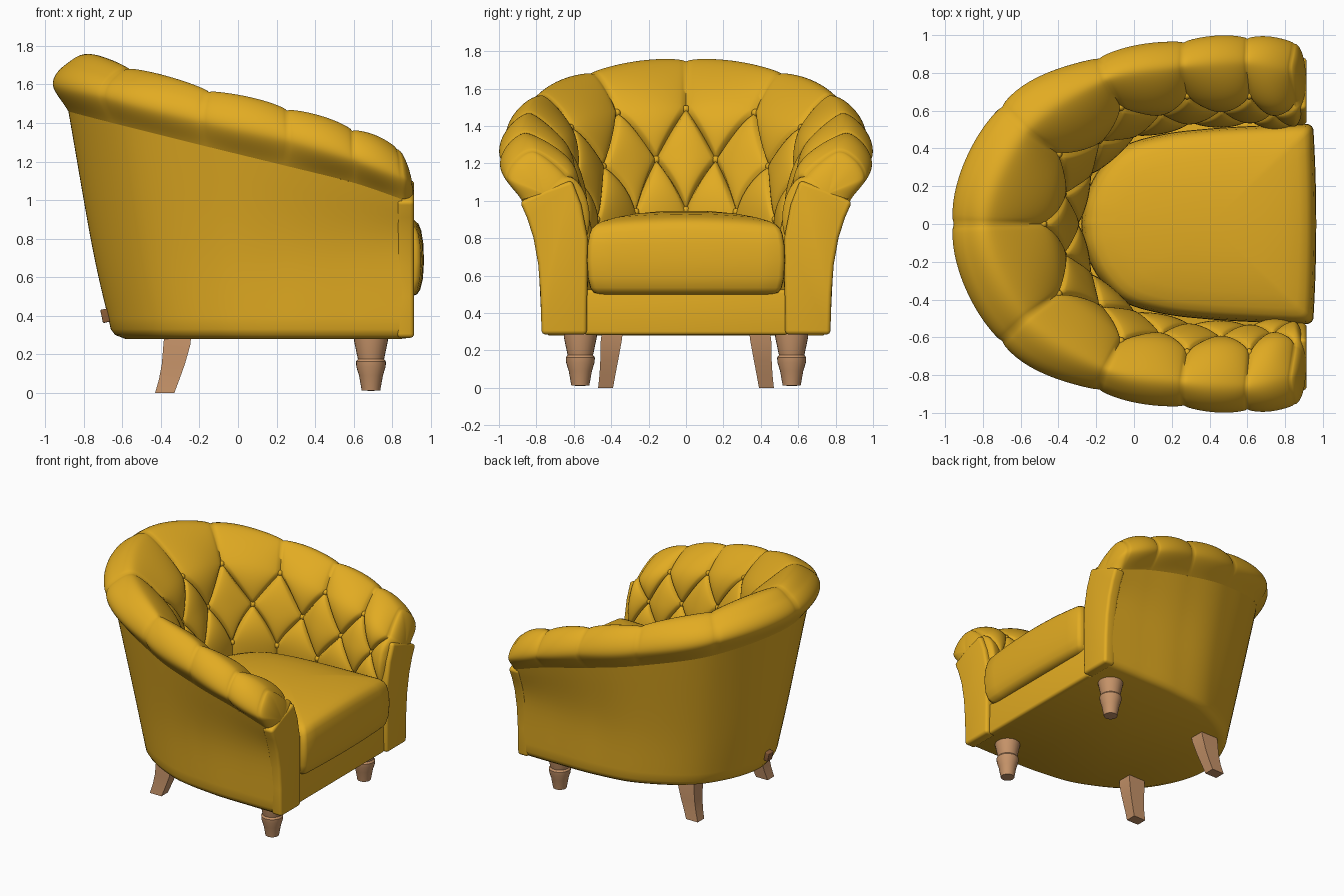
import bpy, bmesh, math
from mathutils import Vector as V

if "Cube" in bpy.data.objects:
    bpy.data.objects.remove(bpy.data.objects["Cube"])


def material(name, rgb):
    m = bpy.data.materials.new(name)
    m.diffuse_color = (*rgb, 1)
    m.use_nodes = True
    m.node_tree.nodes["Principled BSDF"].inputs["Base Color"].default_value = m.diffuse_color
    return m


FABRIC = material("mustard fabric", (0.76, 0.41, 0.016))
WOOD = material("light wood", (0.56, 0.29, 0.14))
LABEL = material("brown label", (0.26, 0.11, 0.04))


def make(name, verts, faces, mat, angle=50, bevel=0):
    me = bpy.data.meshes.new(name)
    me.from_pydata([tuple(v) for v in verts], [], faces)
    bm = bmesh.new()
    bm.from_mesh(me)
    bmesh.ops.remove_doubles(bm, verts=bm.verts, dist=1e-5)
    bmesh.ops.recalc_face_normals(bm, faces=bm.faces)
    if bevel:
        edges = [e for e in bm.edges if e.calc_face_angle(0) > 0.6]
        bmesh.ops.bevel(bm, geom=edges, offset=bevel, segments=4, profile=0.5, affect='EDGES')
    bm.to_mesh(me)
    bm.free()
    me.shade_smooth()
    me.set_sharp_from_angle(angle=math.radians(angle))
    me.materials.append(mat)
    ob = bpy.data.objects.new(name, me)
    bpy.context.collection.objects.link(ob)
    return ob


def grid(name, rows, mat, closed=False, extra=(), angle=50, split=None):
    n = len(rows[0])
    verts = [p for r in rows for p in r]
    faces = []
    for i in range(len(rows)-1):
        for j in range(n if closed else n-1):
            a, b, c, d = i*n + j, i*n + (j+1) % n, (i+1)*n + (j+1) % n, (i+1)*n + j
            way = split(i, j) if split else 0
            faces += [[(a, b, c, d)], [(a, b, d), (b, c, d)], [(a, b, c), (a, c, d)]][way]
    return make(name, verts, faces + list(extra), mat, angle)


def box(name, lo, hi, mat, bevel):
    v = [(x, y, z) for x in (lo[0], hi[0]) for y in (lo[1], hi[1]) for z in (lo[2], hi[2])]
    f = [(0, 1, 3, 2), (4, 6, 7, 5), (0, 4, 5, 1), (2, 3, 7, 6), (0, 2, 6, 4), (1, 5, 7, 3)]
    return make(name, v, f, mat, 50, bevel)


def spline(pts, t):
    # smooth curve through evenly numbered points (numbers or vectors)
    t = max(0, min(t, len(pts)-1))
    i = min(int(t), len(pts)-2)
    f = t - i
    b, c = pts[i], pts[i+1]
    a = pts[i-1] if i > 0 else b*2 - c
    d = pts[i+2] if i+2 < len(pts) else c*2 - b
    return b + (c-a)*(f/2) + (a*2 - b*5 + c*4 - d)*(f*f/2) + (b*3 - a - c*3 + d)*(f**3/2)


def horseshoe(half):
    # points from back centre to arm front, mirrored
    h = [V(p) for p in half]
    return [V((p.x, -p.y, p.z)) for p in reversed(h[1:])] + h


# guide curves round the chair: back centre ... arm front
SEAM = horseshoe([(-.88, 0, 1.46), (-.65, .57, 1.40), (-.17, .81, 1.28), (.24, .88, 1.18), (.6, .89, 1.09), (.85, .88, 1.005)])
OUTER = horseshoe([(-.97, 0, 1.60), (-.71, .63, 1.54), (-.19, .89, 1.41), (.26, .975, 1.31), (.6, .995, 1.21), (.85, .97, 1.12)])
TOP = horseshoe([(-.75, 0, 1.755), (-.55, .48, 1.69), (-.14, .75, 1.575), (.26, .82, 1.48), (.6, .84, 1.375), (.83, .80, 1.28)])
ROW1 = horseshoe([(-.48, 0, 1.49), (-.40, .37, 1.47), (-.07, .62, 1.39), (.28, .68, 1.31), (.61, .68, 1.23), (.85, .64, 1.13)])
ROW2 = horseshoe([(-.39, 0, 1.22), (-.32, .31, 1.21), (-.02, .55, 1.15), (.3, .61, 1.08), (.61, .61, 1.02), (.85, .59, .98)])
ROW3 = horseshoe([(-.31, 0, .95), (-.24, .27, .94), (0, .48, .90), (.3, .55, .85), (.61, .56, .81), (.85, .54, .80)])
FOOT = [V((p.x, p.y, .5)) for p in ROW3]
CROWN = [(o+t)/2 + V((o.x-t.x, o.y-t.y, t.z-o.z))*.2 for o, t in zip(OUTER, TOP)]
GUIDES = [SEAM, OUTER, CROWN, TOP, ROW1, ROW2, ROW3, FOOT]
PUFF = [0, .02, .025, .025, .055, .065, .05, .02]
INSET = [0, .016, .02, .02, 0, 0, 0, 0]
END = len(GUIDES)-1


def base(k, v):
    return spline([spline(g, k+5) for g in GUIDES], v)


def tufted(k, v):
    e = .02
    n = ((base(k, min(v+e, END)) - base(k, max(v-e, 0))).cross(
        base(min(k+e, 5), v) - base(max(k-e, -5), v))).normalized()
    w = (v-4)/2 if 4 < v < 6 else 0     # diamonds between button rows, straight pleats elsewhere
    s = abs(math.sin(math.pi*(k+w)) * math.sin(math.pi*(k-w)))
    return base(k, v) + n*(spline(PUFF, v)*s**.28 - spline(INSET, v))


# buttoned back and arms with rounded front ends
NK, NV, NC = 24, 12, 10
rows = [[tufted(i/NK, j/NV) for j in range(END*NV+1)] for i in range(-5*NK, 5*NK+1)]


def cap(row, side):
    c = V((.85, side*.76, 1.04))
    out = []
    for i in range(1, NC+1):
        a = i/NC*math.pi/2
        s = math.cos(a)
        out.append([c + (p-c)*s + V((.06*math.sin(a), 0, 0)) for p in row])
    return out


def along_crease(i, j):
    # split faces along the nearer diamond line
    k, v = (i-NC+.5)/NK - 5, (j+.5)/NV
    if not 4 < v < 6:
        return 0
    w = (v-4)/2
    return 1 if abs(math.sin(math.pi*(k+w))) < abs(math.sin(math.pi*(k-w))) else 2


rows = cap(rows[0], -1)[::-1] + rows + cap(rows[-1], 1)
grid("tufted_back_and_arms", rows, FABRIC, angle=80, split=along_crease)

# buttons
for v in (4, 5, 6):
    ks = [i+.5 for i in range(-5, 5)] if v == 5 else range(-4, 5)
    for k in ks:
        bm = bmesh.new()
        bmesh.ops.create_uvsphere(bm, u_segments=12, v_segments=8, radius=.021)
        me = bpy.data.meshes.new("button")
        bm.to_mesh(me)
        bm.free()
        me.shade_smooth()
        me.materials.append(FABRIC)
        ob = bpy.data.objects.new("button", me)
        ob.location = base(k, v)
        bpy.context.collection.objects.link(ob)

# outer shell with underside
MID = horseshoe([(-.755, 0, .75), (-.55, .49, .75), (-.13, .73, .75), (.25, .79, .75), (.6, .80, .75), (.85, .80, .75)])
LOW = horseshoe([(-.66, 0, .33), (-.48, .45, .33), (-.11, .69, .33), (.25, .76, .33), (.6, .77, .33), (.85, .77, .33)])
shell = []
for j in range(15):
    shell.append([spline([spline(g, i/12) for g in (SEAM, MID, LOW)], j/7) for i in range(121)])
for s, z in ((.985, .30), (.95, .28)):
    shell.append([V((.85 + (p.x-.85)*s, p.y*s, z)) for p in shell[14]])
last = (len(shell)-1)*121
grid("outer_shell", shell, FABRIC, extra=[tuple(range(last, last+121))])

# arm front panels
OUTLINE = [(.53, .285), (.525, .8), (.56, .98), (.61, 1.11), (.75, 1.06), (.888, .995),
           (.85, .91), (.815, .8), (.79, .66), (.778, .5), (.772, .285)]
for side in (-1, 1):
    n = len(OUTLINE)
    v = [(x, side*y, z) for x in (.825, .914) for y, z in OUTLINE]
    f = [tuple(range(n)), tuple(range(n, 2*n))]
    f += [(i, (i+1) % n, n+(i+1) % n, n+i) for i in range(n)]
    make("arm_front_panel", v, f, FABRIC, 50, .022)

# front rail
box("front_rail", (-.15, -.545, .282), (.885, .545, .525), FABRIC, .02)

# seat cushion: rounded rings of one outline
HALF = [V(p) for p in ((-.28, 0), (-.26, .13), (-.19, .28), (-.06, .41), (.15, .475), (.4, .505), (.65, .52), (.88, .53))]
side = [spline(HALF, i/6) for i in range(43)]
side += [V((.925, .528)), V((.942, .518)), V((.95, .50))] + [V((.95 + .015*(1-(y/.5)**2), y)) for y in (.4, .3, .2, .1)]
outline = side + [V((.965, 0))] + [V((p.x, -p.y)) for p in reversed(side[1:])]
SECTION = [(0, .5), (.88, .5), (.935, .51), (.965, .535), (.99, .59), (1, .68), (.995, .76), (.975, .82),
           (.95, .85), (.91, .868), (.84, .882), (.7, .895), (.5, .905), (.25, .91), (0, .91)]
rings = []
for s, z in SECTION:
    rings.append([V((.4 + (p.x-.4)*s, p.y*s,
                     z + (max(0, z-.7)/.2)*.035*(1-(p.y*s/.53)**2))) for p in outline])
grid("seat_cushion", rings, FABRIC, closed=True)

# turned front legs and curved square back legs
TURN = [(0, .33), (.09, .33), (.088, .27), (.068, .175), (.078, .162), (.076, .135), (.062, .09), (.048, .012), (0, .01)]
CURVE = [(-.31, .33, .07, .39), (-.317, .25, .07, .40), (-.335, .15, .06, .41), (-.357, .07, .053, .42), (-.38, 0, .05, .43)]
for side in (-1, 1):
    rings = [[(.69 + r*math.cos(a*math.pi/12), side*.565 + r*math.sin(a*math.pi/12), z)
              for a in range(24)] for r, z in TURN]
    grid("front_leg", rings, WOOD, closed=True, angle=35)
    rings = [[(x + h*dx, side*y + .8*h*dy, z) for dx, dy in ((-1, -1), (1, -1), (1, 1), (-1, 1))]
             for x, z, h, y in CURVE]
    grid("back_leg", rings, WOOD, closed=True, extra=[(0, 1, 2, 3), (16, 17, 18, 19)], angle=35)

# small label on the back seam
tag = box("back_label", (-.02, -.03, -.035), (.02, .03, .035), LABEL, .006)
tag.location = (-.688, -.03, .40)
tag.rotation_euler = (0, math.radians(-12), 0)
